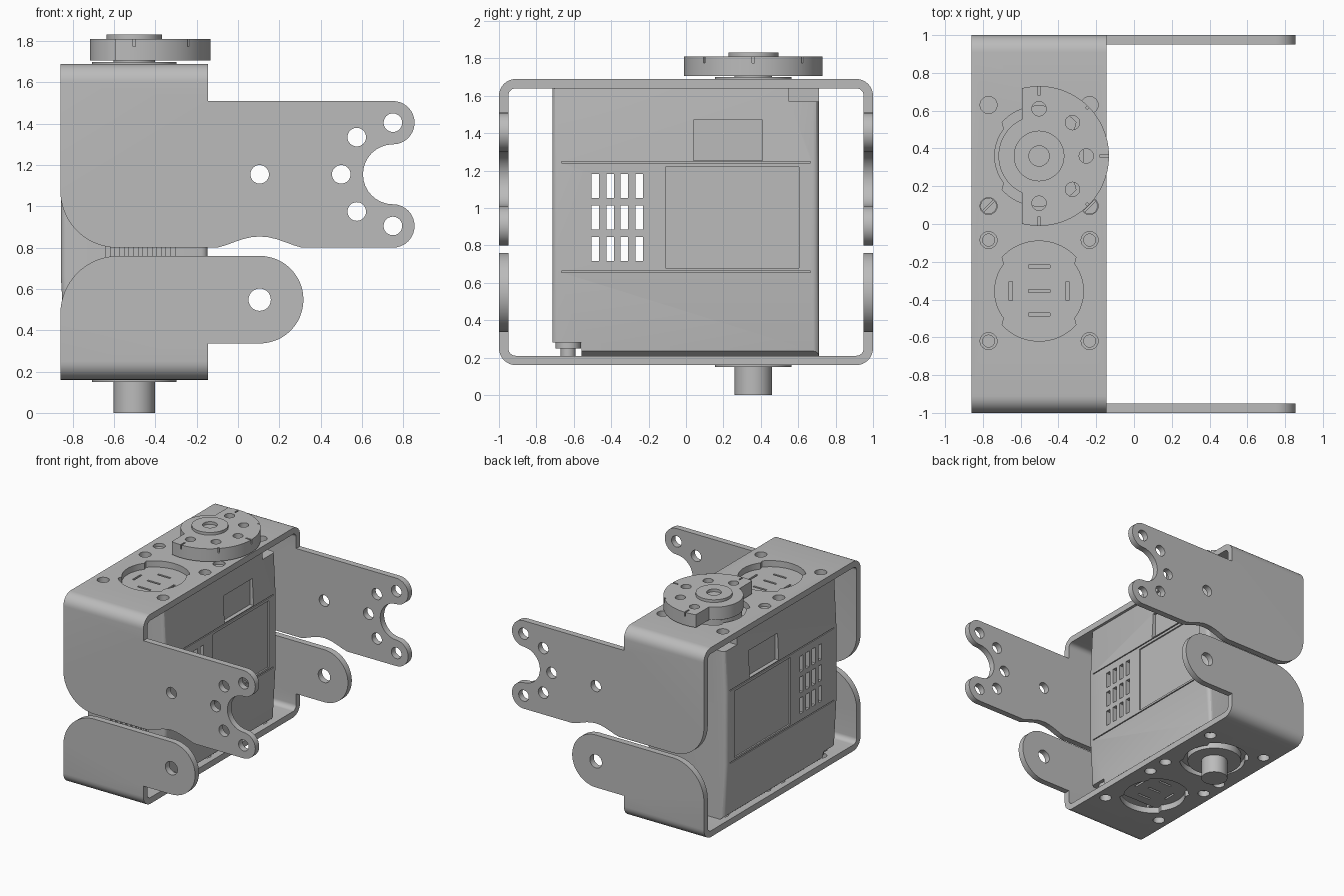
import bpy, bmesh, math

if "Cube" in bpy.data.objects:
    bpy.data.objects.remove(bpy.data.objects["Cube"], do_unlink=True)

grey = bpy.data.materials.new("plain grey")
grey.diffuse_color = (0.5, 0.5, 0.5, 1)
grey.use_nodes = True
grey.node_tree.nodes["Principled BSDF"].inputs["Base Color"].default_value = (0.5, 0.5, 0.5, 1)

CX, HORN_Y, POCKET_Y = -0.5025, 0.36, -0.355


def arc(cx, cy, r, a0, a1, n=16):
    """Points on an arc, angles in degrees."""
    angles = [math.radians(a0 + (a1 - a0) * i / n) for i in range(n + 1)]
    return [(cx + r * math.cos(a), cy + r * math.sin(a)) for a in angles]


def circle(cx, cy, r, n=32):
    return arc(cx, cy, r, 0, 360, n)[:-1]


def rect(u0, u1, v0, v1):
    return [(u0, v0), (u1, v0), (u1, v1), (u0, v1)]


def prism(bm, pts, axis, a, b):
    """Extrude a closed 2D outline along an axis from a to b."""
    place = {"x": lambda u, v, w: (w, u, v),
             "y": lambda u, v, w: (u, w, v),
             "z": lambda u, v, w: (u, v, w)}[axis]
    lo = [bm.verts.new(place(u, v, a)) for u, v in pts]
    hi = [bm.verts.new(place(u, v, b)) for u, v in pts]
    bm.faces.new(lo)
    bm.faces.new(hi)
    n = len(pts)
    for i in range(n):
        j = (i + 1) % n
        bm.faces.new((lo[i], lo[j], hi[j], hi[i]))


def make(name, solids, bm=None):
    """Object made of prisms, each given as (outline, axis, from, to)."""
    bm = bm or bmesh.new()
    for s in solids:
        prism(bm, *s)
    bmesh.ops.recalc_face_normals(bm, faces=bm.faces)
    me = bpy.data.meshes.new(name)
    bm.to_mesh(me)
    bm.free()
    me.materials.append(grey)
    ob = bpy.data.objects.new(name, me)
    bpy.context.collection.objects.link(ob)
    return ob


def activate(ob):
    for o in bpy.context.selected_objects:
        o.select_set(False)
    ob.select_set(True)
    bpy.context.view_layer.objects.active = ob


def cut(ob, solids, operation="DIFFERENCE"):
    cutter = make("cutter", solids)
    cutter.hide_render = True
    mod = ob.modifiers.new("cut", "BOOLEAN")
    mod.operation, mod.solver, mod.object = operation, "EXACT", cutter
    activate(ob)
    bpy.ops.object.modifier_apply(modifier=mod.name)
    bpy.data.objects.remove(cutter, do_unlink=True)


def smooth(ob):
    activate(ob)
    bpy.ops.object.shade_smooth_by_angle(angle=math.radians(30))


def opening(cy):
    """Round window with two shallow side tabs."""
    pts = []
    for i in range(72):
        a = math.radians(i * 5 + 2.5)
        r = 0.265 if abs(math.sin(a)) > 0.62 else 0.235
        pts.append((CX + r * math.cos(a), cy + r * math.sin(a)))
    return pts


# Sheet metal brackets: a bent U section trimmed by the flange outline
SCREW_XY = [(x, y) for x in (-0.77, -0.235) for y in (0.63, 0.095, -0.085, -0.62)]


def bracket(name, face, sign, outline, flange_holes):
    """face is the outer z of the plate, sign the direction of the flanges."""
    end = 1.2
    outer = [(-1, end)] + arc(-0.91, 0.09, 0.09, 180, 270, 8) + arc(0.91, 0.09, 0.09, 270, 360, 8) + [(1, end)]
    inner = [(0.95, end)] + arc(0.91, 0.09, 0.04, 360, 270, 8) + arc(-0.91, 0.09, 0.04, 270, 180, 8) + [(-0.95, end)]
    section = [(y, face + sign * z) for y, z in outer + inner]
    ob = make(name, [(section, "x", -1.5, 1.5)])
    cut(ob, [(outline, "y", -1.3, 1.3)], "INTERSECT")
    lo, hi = face - 0.1, face + 0.1
    cut(ob, [(circle(x, y, 0.045, 24), "z", lo, hi) for x, y in SCREW_XY]
        + [(opening(y), "z", lo, hi) for y in (HORN_Y, POCKET_Y)])
    cut(ob, [(circle(x, z, r), "y", -1.3, 1.3) for x, z, r in flange_holes])
    smooth(ob)


# Upper flange: forked end, scalloped underside, rounded back corner
scallop = [(0.31 - 0.041 * i, 0.8 + 0.054 * math.sin(math.pi * i / 10) ** 1.3 if 0 < i < 10 else 0.8)
           for i in range(11)]
upper = ([(-0.86, 1.8), (-0.145, 1.8), (-0.145, 1.51)]
         + arc(0.75, 1.405, 0.105, 90, -90)
         + arc(0.75, 1.155, 0.145, 90, 270)[1:-1]
         + arc(0.75, 0.905, 0.105, 90, -90)
         + scallop + arc(-0.585, 1.075, 0.275, 270, 180))
bracket("upper_bracket", 1.69, -1, upper,
        [(0.105, 1.155, 0.045), (0.5, 1.155, 0.045), (0.575, 1.335, 0.045),
         (0.575, 0.975, 0.045), (0.75, 1.405, 0.045), (0.75, 0.905, 0.045)])

# Lower flange: single rounded arm
lower = ([(-0.86, 0.05), (-0.145, 0.05), (-0.145, 0.336)]
         + arc(0.105, 0.548, 0.212, -90, 90, 24)
         + arc(-0.58, 0.48, 0.28, 90, 180))
bracket("lower_bracket", 0.16, 1, lower, [(0.105, 0.548, 0.054)])

# Motor housing: slightly drafted box with rounded upright edges
half = [(0.30, 0.21), (0.33, 0.235), (0.355, 0.66), (0.355, 1.245), (0.335, 1.64)]
shape = [(CX + w, z) for w, z in half] + [(CX - w, z) for w, z in reversed(half)]
bm = bmesh.new()
prism(bm, shape, "y", -0.715, 0.71)
upright = [e for e in bm.edges if abs(e.verts[0].co.z - e.verts[1].co.z) > 0.1]
bmesh.ops.recalc_face_normals(bm, faces=bm.faces)
bmesh.ops.bevel(bm, geom=upright, offset=0.03, segments=3, affect="EDGES", profile=0.5)
housing = make("motor_housing", [], bm)
cut(housing, [(rect(-0.65, 0.65, 0.31, 1.55), "x", CX - 0.28, CX + 0.28)])

# Vent slots through both sides
cut(housing, [(rect(y, y + 0.04, z, z + 0.128), "x", -1.2, 0.2)
              for y in (-0.505, -0.426, -0.349, -0.269) for z in (0.717, 0.885, 1.053)])

# Side panels, seams and upper corner notches
details = []
for s in (-1, 1):
    for pts, depth in ((rect(-0.11, 0.605, 0.68, 1.22), 0.343),
                       (rect(0.04, 0.41, 1.255, 1.47), 0.322),
                       (rect(-0.665, 0.665, 0.656, 0.664), 0.346),
                       (rect(-0.665, 0.665, 1.241, 1.249), 0.346),
                       (rect(0.55, 0.8, 1.57, 1.7), 0.22)):
        a, b = sorted((CX + s * depth, CX + s * 0.5))
        details.append((pts, "x", a, b))
# Lower corner channel and ribbed front
details.append((rect(-0.8, -0.56, 0.1, 0.28), "x", -1.2, 0.2))
details += [(rect(-0.64 + 0.045 * i, -0.62 + 0.045 * i, 0.55, 1.2), "y", -0.8, -0.703) for i in range(8)]
# Slots and screw holes in the top and bottom
for z0, z1 in ((1.615, 1.7), (0.1, 0.235)):
    for dy in (0.13, 0, -0.125):
        details.append((rect(CX - 0.057, CX + 0.057, POCKET_Y + dy - 0.008, POCKET_Y + dy + 0.008), "z", z0, z1))
    for x in (CX - 0.15, CX + 0.15):
        details.append((rect(x - 0.008, x + 0.008, POCKET_Y - 0.05, POCKET_Y + 0.05), "z", z0, z1))
details += [(circle(x, y, 0.032, 20), "z", 1.58, 1.7)
            for x in (-0.77, -0.235) for y in (-0.085, -0.62)]
cut(housing, details)
smooth(housing)

# Housing screws in the lower channel and slotted heads on top
for side, x in (("right", CX - 0.24), ("left", CX + 0.24)):
    smooth(make(side + "_channel_screw", [(circle(x, -0.63, 0.068), "z", 0.25, 0.285),
                                          (circle(x, -0.63, 0.04), "z", 0.21, 0.25)]))
    x = -0.77 if side == "right" else -0.235
    screw = make(side + "_top_screw", [(circle(x, 0.095, 0.043, 24), "z", 1.63, 1.665)])
    slot = [(x - 0.035, 0.067), (x - 0.028, 0.06), (x + 0.035, 0.123), (x + 0.028, 0.13)]
    cut(screw, [(slot, "z", 1.65, 1.7)])
    smooth(screw)

# Output collars and shafts
smooth(make("upper_collar", [(circle(CX, HORN_Y, 0.205, 48), "z", 1.62, 1.7)]))
smooth(make("lower_collar", [(circle(CX, HORN_Y, 0.205, 48), "z", 0.15, 0.23)]))
smooth(make("lower_shaft", [(circle(CX, HORN_Y, 0.1, 40), "z", 0, 0.2)]))
smooth(make("upper_shaft", [(circle(CX, HORN_Y, 0.1, 40), "z", 1.66, 1.73)]))

# Output horn: large partial disc with a smaller rear arc
horn = make("output_horn", [(arc(CX, HORN_Y, 0.37, -104, 104, 56)
                             + arc(CX, HORN_Y, 0.215, 115, 245, 20), "z", 1.706, 1.81)])
horn_cuts = []
for deg in (-90, -45, 0, 45, 90):
    c, s = math.cos(math.radians(deg)), math.sin(math.radians(deg))
    horn_cuts.append((circle(CX + 0.25 * c, HORN_Y + 0.25 * s, 0.038, 24), "z", 1.65, 1.9))
    r0 = 0.32 if deg % 90 == 0 else 0.355
    mark = [(CX + r * c - w * s, HORN_Y + r * s + w * c)
            for r, w in ((r0, -0.006), (0.4, -0.006), (0.4, 0.006), (r0, 0.006))]
    horn_cuts.append((mark, "z", 1.775, 1.9))
cut(horn, horn_cuts)
smooth(horn)

# Raised hub with a stepped centre hole
hub = make("horn_hub", [(circle(CX, HORN_Y, 0.134, 48), "z", 1.75, 1.832)])
cut(hub, [(circle(CX, HORN_Y, 0.054), "z", 1.785, 1.9)])
smooth(hub)
smooth(make("hub_screw", [(circle(CX, HORN_Y, 0.036), "z", 1.77, 1.805)]))
